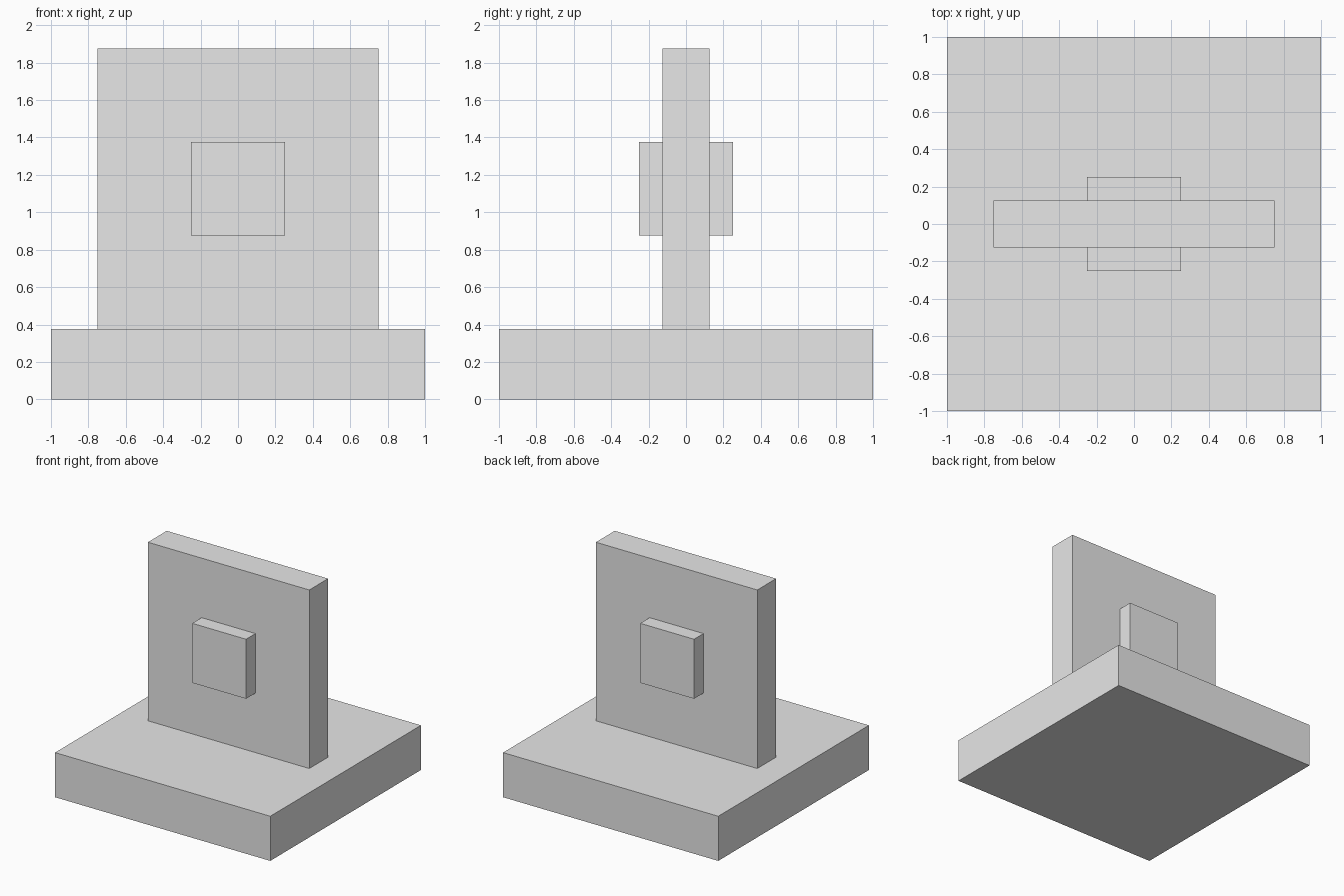
import bpy

# Remove the default cube
cube = bpy.data.objects.get("Cube")
if cube:
    bpy.data.objects.remove(cube, do_unlink=True)

# Single plain material
GREY = (0.8, 0.8, 0.8, 1.0)
grey = bpy.data.materials.new("light grey")
grey.use_nodes = True
grey.diffuse_color = GREY
for node in grey.node_tree.nodes:
    if node.type == "BSDF_PRINCIPLED":
        node.inputs["Base Color"].default_value = GREY


def box(name, size, bottom, y=0.0):
    """Add a box of the given size whose underside is at height bottom."""
    bpy.ops.mesh.primitive_cube_add(size=1, location=(0, y, bottom + size[2] / 2))
    obj = bpy.context.object
    obj.name = name
    obj.scale = size
    bpy.ops.object.transform_apply(location=False, rotation=False, scale=True)
    obj.data.materials.append(grey)
    return obj


# Square plinth and upright slab
box("base", (2, 2, 0.375), 0)
box("upright_panel", (1.5, 0.25, 1.5), 0.375)

# Raised square block on each face of the slab
for name, side in (("front_block", -1), ("back_block", 1)):
    box(name, (0.5, 0.125, 0.5), 0.875, side * 0.1875)
